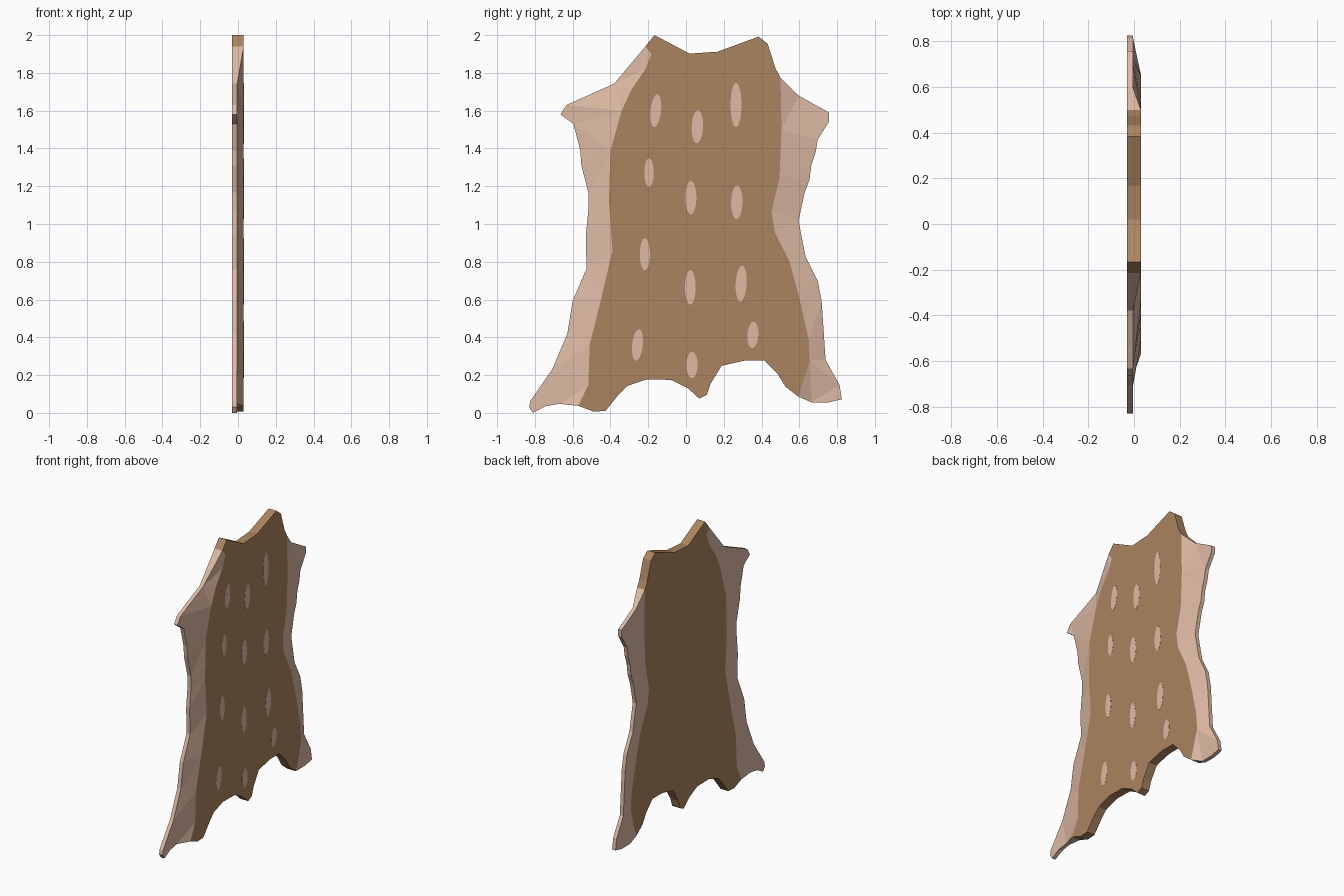
import bpy, bmesh, math
from mathutils import Vector
from mathutils.geometry import delaunay_2d_cdt

if "Cube" in bpy.data.objects:
    bpy.data.objects.remove(bpy.data.objects["Cube"])

BACK, RIM, FRONT = -0.031, -0.004, 0.03


def material(name, rgb):
    m = bpy.data.materials.new(name)
    m.diffuse_color = (*rgb, 1)
    m.use_nodes = True
    m.node_tree.nodes["Principled BSDF"].inputs["Base Color"].default_value = m.diffuse_color
    return m


brown = material("brown_fur", (0.41, 0.23, 0.115))
cream = material("cream_fur", (0.73, 0.49, 0.37))

# Profiles in (y, z): the outline runs left side, bottom, right side, top
left_join_top, left_join_bottom = (-.215, 1.94), (-.57, .037)
right_join_bottom, right_join_top = (.596, .085), (.50, 1.775)
left_outer = [(-.38, 1.743), (-.633, 1.63), (-.665, 1.58), (-.596, 1.53), (-.56, 1.39),
              (-.554, 1.31), (-.517, 1.166), (-.517, 1.075), (-.53, .943), (-.527, .763),
              (-.60, .593), (-.628, .42), (-.707, .233), (-.824, .064), (-.83, .03),
              (-.81, 0), (-.745, .035), (-.67, .048)]
bottom = [(-.49, .007), (-.426, .01), (-.358, .095), (-.31, .143), (-.21, .177),
          (-.08, .175), (.008, .132), (.07, .076), (.11, .095), (.13, .154),
          (.188, .249), (.31, .277), (.416, .277), (.485, .207), (.527, .138)]
right_outer = [(.665, .056), (.755, .056), (.825, .072), (.813, .148), (.739, .28),
               (.718, .593), (.697, .70), (.633, .826), (.596, 1.017), (.628, 1.166),
               (.654, 1.235), (.663, 1.31), (.686, 1.378), (.697, 1.446), (.757, 1.542),
               (.757, 1.59), (.596, 1.68)]
top = [(.474, 1.823), (.432, 1.955), (.384, 1.992), (.167, 1.912), (.019, 1.902), (-.167, 2.0)]
# Edges of the raised centre, left downwards and right upwards
left_inner = [(-.183, 1.90), (-.215, 1.82), (-.29, 1.71), (-.34, 1.60), (-.40, 1.39),
              (-.408, 1.12), (-.39, .86), (-.45, .60), (-.51, .36), (-.517, .15)]
right_inner = [(.655, .28), (.65, .387), (.60, .61), (.548, .80), (.469, .96),
               (.453, 1.065), (.495, 1.245), (.506, 1.5)]

low_points = set(left_outer + right_outer)
left = [left_join_top, *left_outer, left_join_bottom]
right = [right_join_bottom, *right_outer, right_join_top]

# Hide: one closed slab, thick in the centre and sloping to thin side flaps
bm = bmesh.new()
cache = {}


def vert(p, front):
    key = (p, front)
    if key not in cache:
        x = (RIM if p in low_points else FRONT) if front else BACK
        cache[key] = bm.verts.new((x, *p))
    return cache[key]


def panel(loop, mat):
    n = len(loop)
    _, _, faces, orig, _, _ = delaunay_2d_cdt(
        [Vector(p) for p in loop], [], [list(range(n))], 1, 1e-6)
    for f in faces:
        pts = [loop[orig[i][0]] for i in f]
        for front in (True, False):
            face = bm.faces.new([vert(p, front) for p in pts])
            face.material_index = mat


def wall(chain, mat):
    for a, b in zip(chain, chain[1:]):
        face = bm.faces.new([vert(a, False), vert(b, False), vert(b, True), vert(a, True)])
        face.material_index = mat


panel([left_join_top, *left_inner, left_join_bottom, *bottom,
       right_join_bottom, *right_inner, right_join_top, *top], 0)
panel(left + left_inner[::-1], 1)
panel(right + right_inner[::-1], 1)
wall(left, 1)
wall([left_join_bottom, *bottom, right_join_bottom], 0)
wall(right, 1)
wall([right_join_top, *top, left_join_top], 0)
bmesh.ops.recalc_face_normals(bm, faces=bm.faces)


def finish(bm, name, mats):
    me = bpy.data.meshes.new(name)
    bm.to_mesh(me)
    bm.free()
    for m in mats:
        me.materials.append(m)
    ob = bpy.data.objects.new(name, me)
    bpy.context.collection.objects.link(ob)


finish(bm, "hide", [brown, cream])

# Spots: thin oval inlays on the front face (y, z, half width, half height, lean)
spots = [(-.16, 1.60, .028, .087, 6), (.06, 1.515, .03, .088, 2), (.265, 1.63, .029, .117, 0),
         (-.196, 1.272, .025, .075, 0), (.026, 1.14, .029, .089, 0), (.269, 1.115, .03, .089, 1),
         (-.218, .84, .027, .085, 0), (.023, .665, .028, .092, 0), (.292, .684, .029, .096, 3),
         (-.257, .36, .028, .084, 6), (.032, .254, .029, .07, 0), (.354, .413, .029, .07, 4)]
bm = bmesh.new()
for y, z, w, h, lean in spots:
    t = math.radians(lean)
    rings = []
    for x in (FRONT - .01, FRONT + .001):
        ring = []
        for i in range(24):
            a = math.tau * i / 24
            u, v = w * math.cos(a), h * math.sin(a)
            ring.append(bm.verts.new((x, y + u * math.cos(t) + v * math.sin(t),
                                      z - u * math.sin(t) + v * math.cos(t))))
        rings.append(ring)
    lo, hi = rings
    bm.faces.new(hi)
    bm.faces.new(lo[::-1])
    for i in range(24):
        j = (i + 1) % 24
        bm.faces.new((lo[i], lo[j], hi[j], hi[i]))
finish(bm, "spots", [cream])
